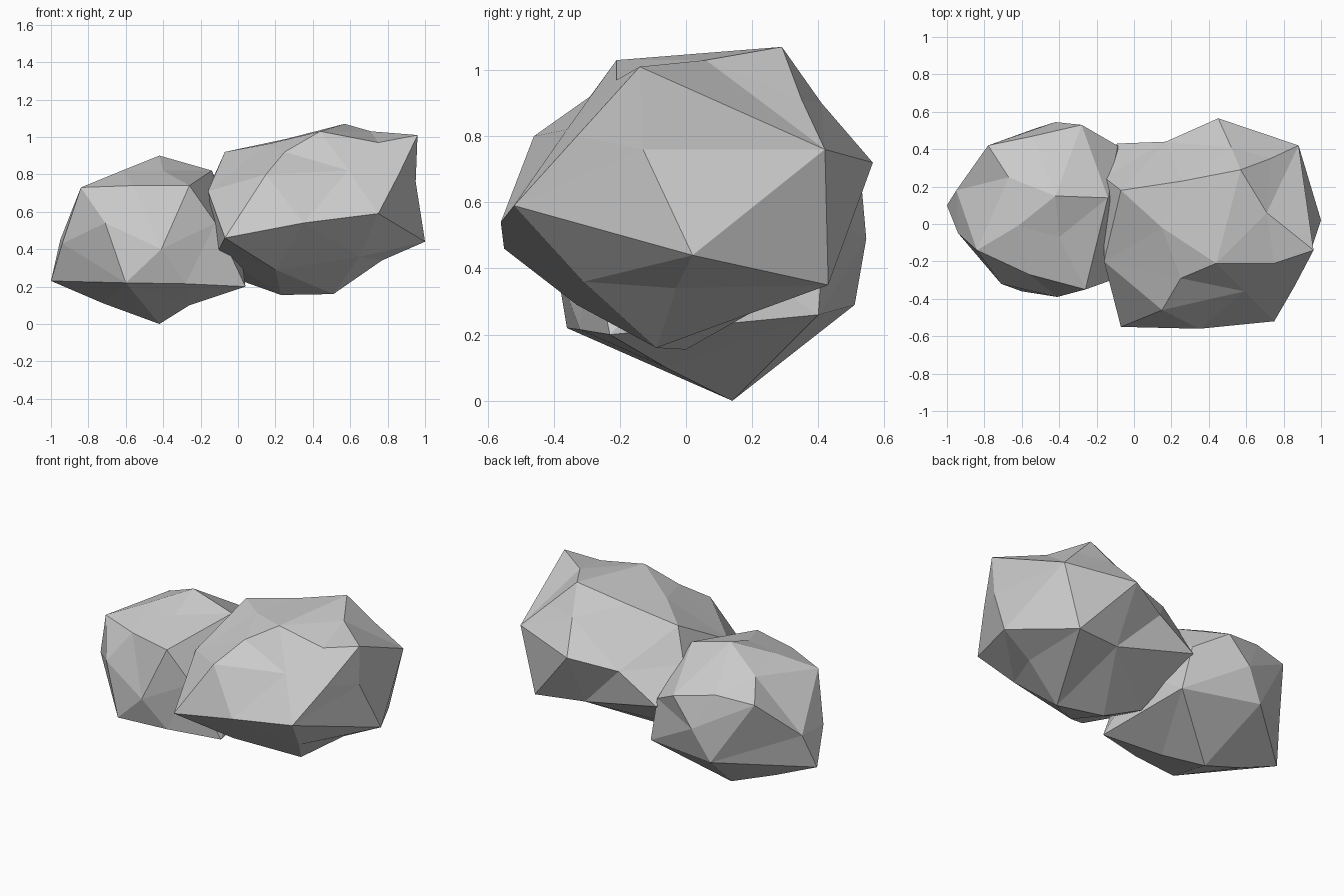
import bpy, bmesh
from mathutils import Vector


def boulder(name, centre, corners):
    """Faceted stone: wrap a skin round the corner directions, then push each corner to its place."""
    c = Vector(centre)
    bm = bmesh.new()
    target = {}
    for p in corners:
        v = bm.verts.new((Vector(p) - c).normalized())
        target[v] = Vector(p)
    bmesh.ops.convex_hull(bm, input=list(bm.verts))
    for v, p in target.items():
        if v.is_valid:
            v.co = p
    bmesh.ops.recalc_face_normals(bm, faces=bm.faces)
    mesh = bpy.data.meshes.new(name)
    bm.to_mesh(mesh)
    bm.free()
    ob = bpy.data.objects.new(name, mesh)
    bpy.context.collection.objects.link(ob)
    return ob


# lower stone on the left
small = [
    (-.42, .14, 0), (-.26, -.06, .10), (-.72, .11, .11), (-.28, -.32, .215),
    (-1, .10, .23), (-.6, -.36, .22), (.04, -.23, .20), (-.03, .40, .26), (-.53, .51, .29),
    (-.94, -.05, .43), (-.71, -.32, .54), (-.41, -.39, .40), (-.95, .18, .45), (-.42, .545, .49),
    (-.12, -.30, .54), (0, .05, .5),
    (-.84, -.14, .73), (-.26, -.35, .74), (-.28, .53, .66), (-.78, .42, .69),
    (-.54, .47, .71), (-.67, .25, .78), (-.56, -.27, .74), (-.40, -.07, .82),
    (-.62, -.01, .82), (-.42, .15, .90), (-.14, .14, .82), (-.09, .42, .55),
]
boulder("small_boulder", (-.45, .08, .45), small)

# higher stone on the right
large = [
    (.51, -.09, .16), (.23, 0, .155), (.02, .09, .23), (.2, -.33, .29),
    (1, .02, .44), (.77, .43, .35), (.45, .38, .37), (.65, -.31, .36), (.77, -.03, .34),
    (.75, -.52, .59), (.35, -.56, .54), (-.07, -.55, .46), (-.11, -.22, .38), (-.09, .43, .5),
    (.96, -.14, 1.01), (.95, -.13, .76), (.86, -.33, .80), (.88, .42, .76), (.45, .565, .72),
    (.17, .44, .66), (-.16, .25, .72), (-.16, -.2, .71), (-.07, .18, .92),
    (.15, -.46, .80), (.25, -.29, .92), (.59, -.36, .82), (.75, -.21, .97),
    (.44, -.21, 1.03), (.71, .06, 1.03), (.57, .29, 1.07), (.26, .23, .99),
    (.15, -.02, .96), (.52, .41, .90), (.73, .35, .91),
]
boulder("large_boulder", (.43, -.02, .62), large)
